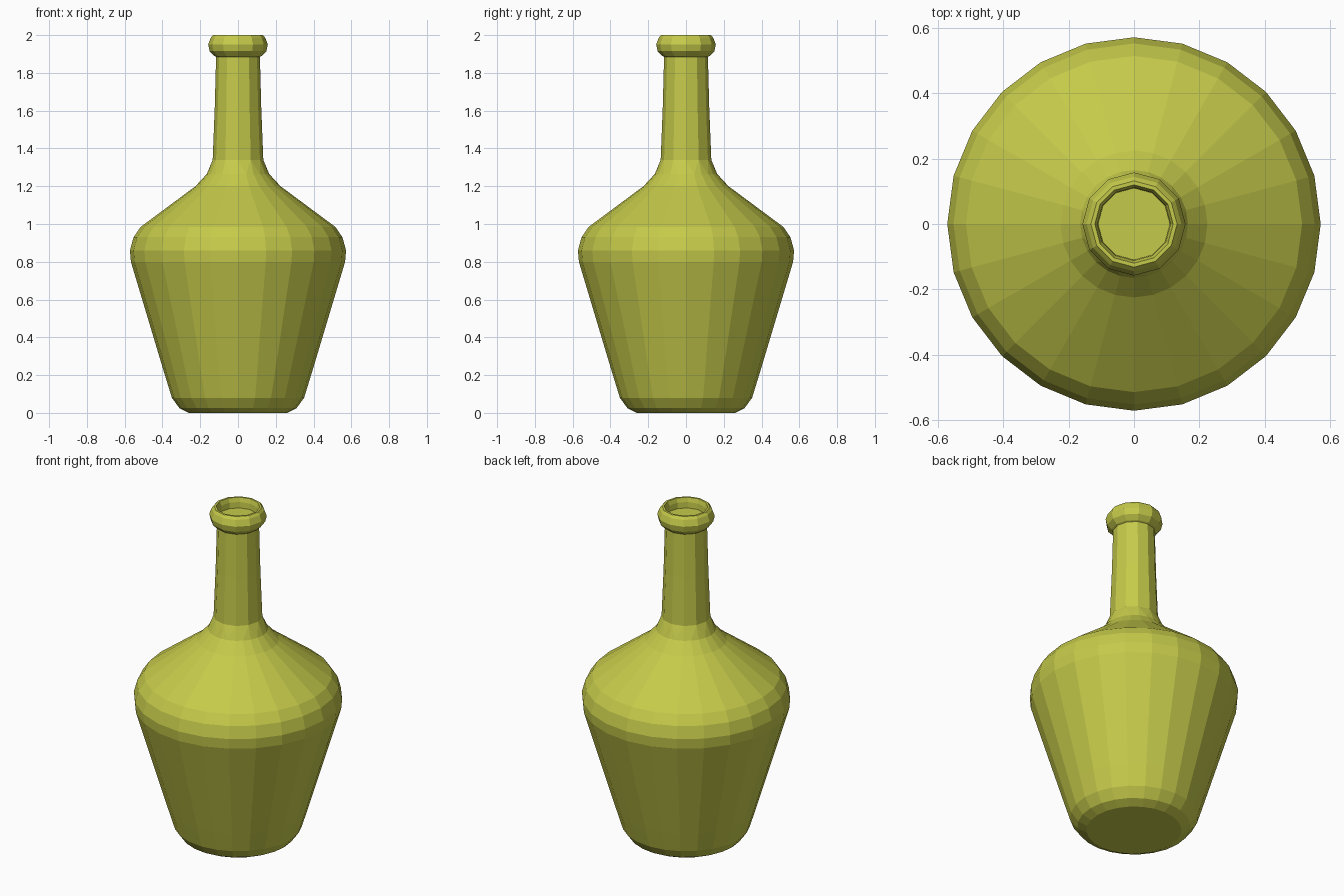
import bpy, bmesh, math

if "Cube" in bpy.data.objects:
    bpy.data.objects.remove(bpy.data.objects["Cube"])

glass = bpy.data.materials.new("olive_yellow_glass")
glass.diffuse_color = (0.56, 0.59, 0.068, 1)
glass.use_nodes = True
glass.node_tree.nodes["Principled BSDF"].inputs["Base Color"].default_value = glass.diffuse_color


def lathe(name, rings):
    """Revolve (height, radius, sides) rings; side counts may halve upward."""
    bm = bmesh.new()
    loops = []
    for z, r, n in rings:
        loops.append([bm.verts.new((r * math.cos(2 * math.pi * i / n),
                                    r * math.sin(2 * math.pi * i / n), z))
                      for i in range(n)])
    for a, b in zip(loops, loops[1:]):
        n, m = len(a), len(b)
        if n == m:
            for i in range(n):
                j = (i + 1) % n
                bm.faces.new((a[i], a[j], b[j], b[i]))
        else:  # two fine edges meet one coarse edge
            for i in range(m):
                j = (i + 1) % m
                mid, end = a[2 * i + 1], a[(2 * i + 2) % n]
                bm.faces.new((a[2 * i], mid, b[i]))
                bm.faces.new((mid, b[j], b[i]))
                bm.faces.new((mid, end, b[j]))
    bm.faces.new(loops[0][::-1])
    bm.faces.new(loops[-1])
    bmesh.ops.recalc_face_normals(bm, faces=bm.faces)
    mesh = bpy.data.meshes.new(name)
    bm.to_mesh(mesh)
    bm.free()
    mesh.materials.append(glass)
    obj = bpy.data.objects.new(name, mesh)
    bpy.context.collection.objects.link(obj)
    return obj


# Tapered body, rounded shoulder, slim neck, rolled lip and recessed mouth
body = [(0, 0.26), (0.025, 0.31), (0.08, 0.35), (0.2, 0.387), (0.8, 0.567),
        (0.86, 0.572), (0.93, 0.553), (0.985, 0.515), (1.2, 0.225), (1.265, 0.165)]
neck = [(1.34, 0.134), (1.62, 0.123), (1.885, 0.116)]
lip = [(1.89, 0.125), (1.915, 0.15), (1.95, 0.158), (1.985, 0.145), (2.0, 0.132),
       (2.0, 0.12), (1.975, 0.112), (1.94, 0.11)]
lathe("bottle", [(z, r, 24) for z, r in body] + [(z, r, 12) for z, r in neck + lip])
